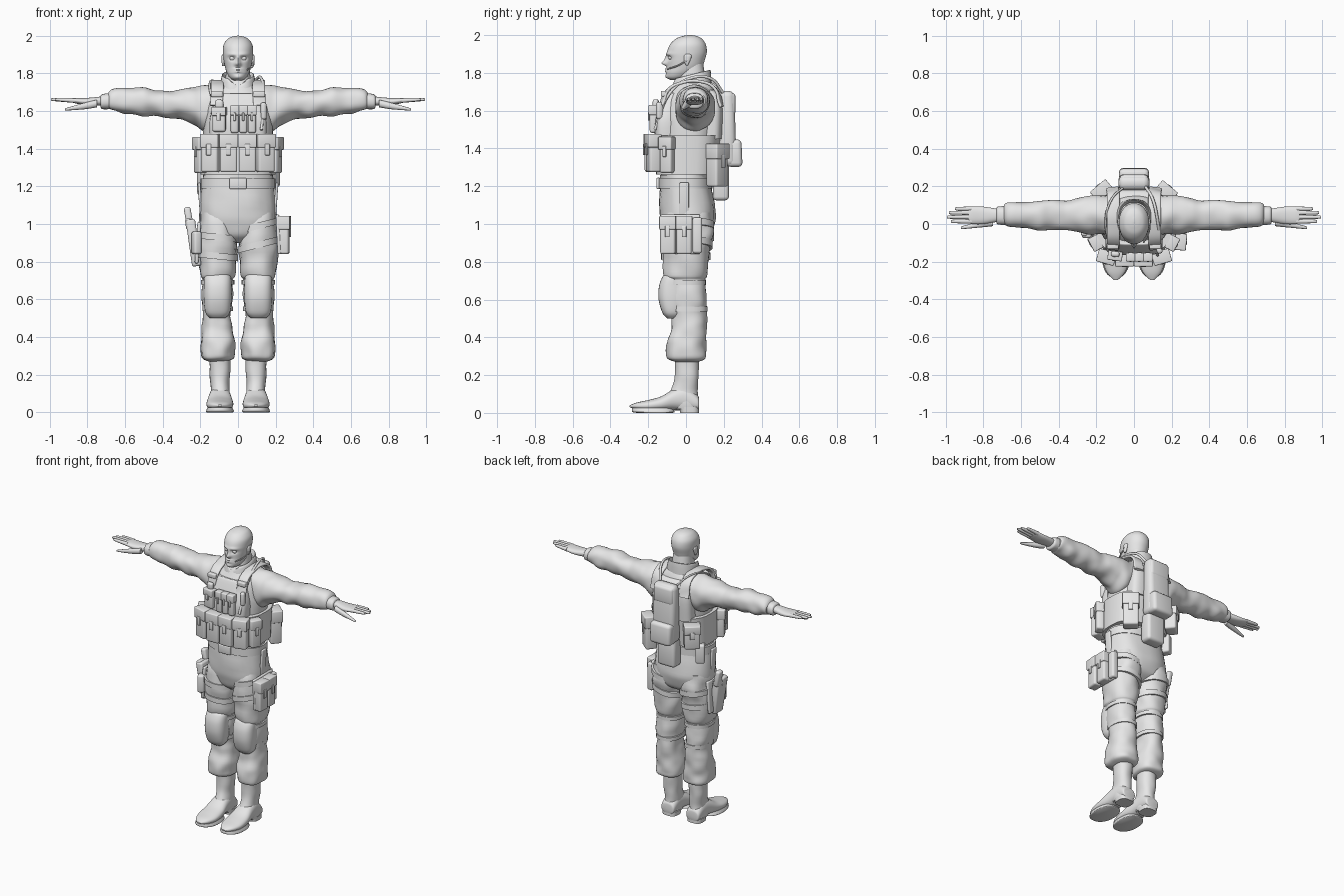
import bpy, bmesh, math
from mathutils import Vector, Matrix, noise

if "Cube" in bpy.data.objects:
    bpy.data.objects.remove(bpy.data.objects["Cube"], do_unlink=True)

GREY = (.8, .8, .8, 1)
grey = bpy.data.materials.new("plain grey")
grey.use_nodes = True
grey.diffuse_color = GREY
grey.node_tree.nodes["Principled BSDF"].inputs["Base Color"].default_value = GREY


def add_object(name, data, mirror):
    data.materials.append(grey)
    ob = bpy.data.objects.new(name, data)
    bpy.context.collection.objects.link(ob)
    if mirror:
        ob.modifiers.new("mirror", 'MIRROR').use_mirror_merge = False


def finish(name, bm, mirror):
    bmesh.ops.recalc_face_normals(bm, faces=bm.faces)
    mesh = bpy.data.meshes.new(name)
    bm.to_mesh(mesh)
    bm.free()
    for polygon in mesh.polygons:
        polygon.use_smooth = True
    mesh.set_sharp_from_angle(angle=math.radians(45))
    add_object(name, mesh, mirror)


def smooth_rows(rows, steps):
    """Spline through rows of (position, half width, low, high)."""
    out = []
    for i in range(len(rows) - 1):
        before, start, end, after = (rows[max(0, min(len(rows) - 1, i + k))] for k in (-1, 0, 1, 2))
        for step in range(steps):
            t = step / steps
            out.append([q + t * (r - p + t * (2 * p - 5 * q + 4 * r - s + t * (3 * q - p - 3 * r + s))) / 2
                        for p, q, r, s in zip(before, start, end, after)])
    return out + [rows[-1]]


def loft(name, rows, axis='z', middle=0, steps=5, sides=32, power=2.3, mirror=False, wrinkle=0, rule=None, cap=True):
    """Stack of rounded cross-sections along an axis."""
    bm = bmesh.new()
    rings = []
    for along, half, low, high in smooth_rows(rows, steps):
        ring = []
        for k in range(sides):
            c, s = math.cos(math.tau * k / sides), math.sin(math.tau * k / sides)
            u = middle + half * math.copysign(abs(c) ** (2 / power), c)
            v = (low + high) / 2 + (high - low) / 2 * math.copysign(abs(s) ** (2 / power), s)
            co = Vector({'z': (u, v, along), 'x': (along, u, v), 'y': (u, along, v)}[axis])
            out = Vector({'z': (c, s, 0), 'x': (0, c, s), 'y': (c, 0, s)}[axis])
            co += out * noise.noise(co * 13) * wrinkle
            ring.append(bm.verts.new(rule(co) if rule else co))
        rings.append(ring)
    for lower, upper in zip(rings, rings[1:]):
        for k in range(sides):
            bm.faces.new((lower[k], lower[k - 1], upper[k - 1], upper[k]))
    if cap:
        bm.faces.new(rings[0])
        bm.faces.new(rings[-1])
    finish(name, bm, mirror)


def band(name, rows, z, height, tilt=0, middle=0, mirror=False, grow=.008):
    """Strap hugging a lofted body part."""
    _, half, front, back = min(smooth_rows(rows, 16), key=lambda row: abs(row[0] - z))
    thin = (half, front, back)
    wide = (half + grow, front - grow, back + grow)
    low, high = z - height / 2, z + height / 2
    loft(name, [(low, *thin), (low, *wide), (high, *wide), (high, *thin)], middle=middle, steps=1, mirror=mirror,
         rule=lambda p: p + Vector((0, 0, tilt * (p.x - middle))))


def box(name, loc, size, turn=0, lean=0, bevel=.012, taper=1, mirror=False):
    bm = bmesh.new()
    bmesh.ops.create_cube(bm, size=1)
    for v in bm.verts:
        if v.co.z > 0:
            v.co.y *= taper
        v.co = Vector(a * b for a, b in zip(v.co, size))
    bmesh.ops.bevel(bm, geom=bm.edges[:], offset=min(bevel, min(size) * .4), segments=3, affect='EDGES', profile=.5)
    turned = Matrix.Rotation(math.radians(turn), 4, 'Z') @ Matrix.Rotation(math.radians(lean), 4, 'Y')
    bm.transform(Matrix.Translation(loc) @ turned)
    finish(name, bm, mirror)


def pouch(name, loc, size, turn=0, mirror=False):
    """Bevelled pouch with a flap and a closing tab on its outer face."""
    spin = Matrix.Rotation(math.radians(turn), 3, 'Z')
    width, depth, height = size
    flap_at = Vector(loc) + spin @ Vector((0, -.004, height / 3))
    tab_at = Vector(loc) + spin @ Vector((0, -depth / 2 - .006, height / 10))
    box(name, loc, size, turn, mirror=mirror)
    box(name + "_flap", flap_at, (width + .008, depth + .006, height * .36), turn, mirror=mirror, bevel=.006)
    box(name + "_tab", tab_at, (width * .3, .008, height * .3), turn, mirror=mirror, bevel=.006)


def tube(name, points, radius, flat=0, mirror=False):
    """Round cord, or a flat strap of the given half width."""
    curve = bpy.data.curves.new(name, 'CURVE')
    curve.dimensions = '3D'
    curve.bevel_depth = radius
    curve.extrude = flat
    curve.bevel_resolution = 3
    curve.use_fill_caps = True
    curve.twist_mode = 'Z_UP'
    spline = curve.splines.new('BEZIER')
    spline.bezier_points.add(len(points) - 1)
    for knot, co in zip(spline.bezier_points, points):
        knot.co = co
        knot.handle_left_type = knot.handle_right_type = 'AUTO'
        knot.tilt = math.pi / 2 if flat else 0
    add_object(name, curve, mirror)


# Face bumps: side offset, height, spread across, spread up, push
BUMPS = {"nose": (0, 1.85, .015, .012, -.025), "bridge": (0, 1.87, .01, .02, -.014), "socket": (.03, 1.88, .017, .012, .013),
         "brow": (.03, 1.9, .03, .01, -.007), "upper_lip": (0, 1.822, .022, .005, -.009),
         "lower_lip": (0, 1.81, .02, .006, -.009), "chin": (0, 1.78, .02, .012, -.007)}


def face(p):
    front = max(0, min(1, -p.y / .08))
    push = sum(amount * math.exp(-((abs(p.x) - x) / wide) ** 2 - ((p.z - z) / tall) ** 2)
               for x, z, wide, tall, amount in BUMPS.values())
    return p + Vector((0, push * front, 0))


def collar_shape(p):
    notch = max(0, 1 - abs(p.x) / .05) * .04 if p.y < 0 else 0
    return p + Vector((0, 0, (p.y - .03) / 4 - notch))


# Head
loft("head", [(1.762, .02, -.08, -.03), (1.775, .042, -.1, .01), (1.8, .058, -.105, .05), (1.83, .068, -.1, .085),
              (1.87, .076, -.1, .1), (1.91, .08, -.1, .11), (1.95, .077, -.085, .105), (1.98, .058, -.055, .085),
              (1.994, .035, -.02, .06), (2, .006, .01, .03)], steps=7, sides=96, power=2.1, rule=face)
loft("neck", [(1.68, .075, -.06, .12), (1.85, .06, -.03, .09)])
loft("eye", [(1.87, .01, -.088, -.08), (1.88, .014, -.092, -.07), (1.89, .01, -.088, -.08)], middle=.03, mirror=True)
loft("ear", [(1.84, .006, 0, .01), (1.86, .009, -.01, .02), (1.89, .01, -.01, .03), (1.9, .006, 0, .02)], middle=.078, mirror=True)
tube("microphone_boom", [(.085, .01, 1.87), (.08, -.04, 1.84), (.05, -.1, 1.82)], .004)

# Shirt and sleeves
loft("shirt", [(1.22, .183, -.13, .12), (1.5, .185, -.135, .165), (1.58, .18, -.13, .17), (1.66, .165, -.11, .165),
               (1.72, .125, -.075, .145), (1.765, .07, -.05, .115)], wrinkle=.006)
loft("collar", [(1.69, .105, -.09, .135), (1.79, .085, -.07, .13), (1.76, .075, -.055, .115)], rule=collar_shape, cap=False)
loft("sleeve", [(.08, .1, 1.53, 1.735), (.17, .105, 1.49, 1.738), (.23, .1, 1.53, 1.728), (.3, .088, 1.555, 1.715),
                (.4, .08, 1.57, 1.71), (.5, .076, 1.575, 1.725), (.6, .07, 1.585, 1.72), (.67, .062, 1.6, 1.71),
                (.69, .05, 1.61, 1.695)], axis='x', middle=.048, steps=8, power=2.1, mirror=True, wrinkle=.012)
loft("cuff", [(.68, .05, 1.61, 1.695), (.72, .048, 1.61, 1.69), (.73, .04, 1.62, 1.68)], axis='x', middle=.045, mirror=True)

# Hands
loft("palm", [(.7, .03, 1.63, 1.68), (.8, .046, 1.63, 1.67), (.86, .046, 1.64, 1.67), (.88, .04, 1.645, 1.668)],
     axis='x', middle=.046, mirror=True)
for label, y, length in (("index", .014, .11), ("middle", .037, .13), ("ring", .06, .12), ("little", .081, .09)):
    tip = .86 + length
    loft(label + "_finger", [(.86, .012, 1.643, 1.668), (tip - .01, .009, 1.653, 1.669), (tip, .003, 1.659, 1.664)],
         axis='x', middle=y, sides=12, mirror=True)
loft("thumb", [(.75, .02, 1.62, 1.66), (.81, .016, 1.61, 1.645), (.91, .008, 1.603, 1.617), (.918, .003, 1.607, 1.612)],
     axis='x', sides=12, mirror=True, rule=lambda p: p + Vector((0, .17 * (.8 - p.x), 0)))

# Trousers
SEAT = [(.9, .08, -.06, .07), (.94, .17, -.11, .13), (1, .2, -.13, .152), (1.08, .203, -.14, .155), (1.26, .186, -.135, .122)]
LEG = [(1.06, .09, -.11, .13), (.95, .103, -.13, .143), (.85, .102, -.125, .125), (.73, .095, -.115, .112),
       (.7, .084, -.1, .1), (.6, .083, -.095, .108), (.52, .073, -.08, .11), (.46, .077, -.08, .11), (.38, .089, -.1, .107),
       (.32, .09, -.105, .108), (.285, .083, -.095, .1), (.27, .05, -.055, .06)]
HIP = .108
loft("trouser_seat", SEAT, wrinkle=.006)
loft("trouser_leg", LEG, middle=HIP, mirror=True, wrinkle=.012)
loft("knee_pad", [(.5, .04, -.1, -.04), (.53, .065, -.125, -.02), (.6, .074, -.145, 0), (.67, .074, -.143, 0),
                  (.72, .07, -.125, 0), (.735, .05, -.11, -.03)], middle=HIP, mirror=True, power=2.6)
for z in (.55, .69):
    band("knee_pad_strap", LEG, z, .025, middle=HIP, mirror=True, grow=.005)
band("belt", SEAT, 1.215, .055)
box("belt_buckle", (0, -.146, 1.215), (.09, .02, .06), bevel=.006)
for z in (.83, .93):
    band("right_thigh_strap", LEG, z, .035, -.1, -HIP)
    band("left_thigh_strap", LEG, z + .06, .035, .25, HIP)

# Boots
SOLE = .096
loft("boot_shaft", [(.3, .058, -.06, .068), (.2, .052, -.06, .066), (.13, .05, -.075, .06), (.07, .053, -.1, .066),
                    (.02, .05, -.07, .068)], middle=SOLE, mirror=True, wrinkle=.006)
loft("boot_foot", [(.07, .038, .02, .07), (.06, .05, .01, .095), (0, .054, .01, .14), (-.06, .06, .014, .128),
                   (-.13, .07, .01, .088), (-.2, .069, .01, .068), (-.26, .047, .018, .055), (-.298, .01, .03, .04)],
     axis='y', middle=SOLE, mirror=True)
loft("boot_sole", [(0, .07, -.26, -.07), (.006, .074, -.285, -.06), (.026, .066, -.285, -.07)], middle=SOLE, mirror=True)
loft("boot_heel", [(0, .052, -.03, .07), (.03, .054, -.035, .07)], middle=SOLE, steps=1, mirror=True, power=3)

# Vest: waist wrap, plates and shoulder straps
loft("waist_wrap", [(1.262, .17, -.14, .13), (1.262, .2, -.158, .165), (1.468, .203, -.162, .185), (1.468, .17, -.14, .15)],
     steps=1, power=2.8)
loft("front_plate", [(1.45, .15, -.165, -.04), (1.56, .15, -.162, -.04), (1.68, .115, -.118, -.02), (1.69, .1, -.1, -.03)], power=4)
loft("back_plate", [(1.45, .15, .04, .19), (1.6, .145, .04, .195), (1.68, .12, .04, .18), (1.71, .1, .04, .15)], power=4)
tube("shoulder_strap", [(.115, -.13, 1.63), (.11, -.095, 1.71), (.11, -.02, 1.748), (.11, .07, 1.755), (.11, .15, 1.72),
                        (.115, .188, 1.62)], .008, flat=.026, mirror=True)
box("strap_buckle", (.113, -.118, 1.69), (.062, .03, .03), bevel=.006, mirror=True)
tube("drinking_tube", [(.06, .2, 1.69), (.1, .13, 1.77), (.125, .02, 1.77), (.135, -.08, 1.7), (.125, -.165, 1.5)], .008)
tube("radio_cable", [(-.05, .2, 1.68), (-.12, .13, 1.755), (-.15, .03, 1.745), (-.11, -.16, 1.58)], .006)

# Pouches on the vest
pouch("inner_magazine_pouch", (.05, -.186, 1.375), (.092, .065, .2), mirror=True)
pouch("outer_magazine_pouch", (.145, -.172, 1.375), (.09, .065, .2), turn=16, mirror=True)
pouch("side_pouch", (.2, -.1, 1.365), (.07, .05, .19), turn=62, mirror=True)
for x in (-.018, .028, .074):
    pouch("chest_magazine", (x, -.172, 1.555), (.042, .04, .145))
pouch("radio_pouch", (-.1, -.165, 1.555), (.07, .045, .13), turn=-8)
box("radio_top", (-.1, -.16, 1.635), (.045, .03, .05), turn=-8)
box("chest_light", (.135, -.14, 1.6), (.03, .035, .09), turn=20)

# Backpack and rear pouches
box("backpack", (0, .218, 1.505), (.165, .1, .4), bevel=.03, taper=.75)
box("backpack_flap", (0, .232, 1.635), (.15, .06, .12), bevel=.02)
box("backpack_pocket", (0, .257, 1.375), (.158, .085, .145), bevel=.022, taper=.85)
box("lower_back_pouch", (0, .185, 1.225), (.135, .085, .2), bevel=.02)
pouch("left_rear_pouch", (.165, .165, 1.31), (.1, .075, .225), turn=140)
pouch("right_rear_pouch", (-.165, .17, 1.36), (.1, .075, .16), turn=-140)
box("right_belt_pouch", (-.18, .1, 1.22), (.06, .06, .13), turn=-60)

# Thigh gear: pouches on the left, holster on the right
box("thigh_panel", (.215, -.03, .945), (.02, .21, .21), lean=-3)
for y in (-.095, -.01):
    pouch("thigh_pouch", (.242, y, .94), (.08, .06, .2), turn=90 + y * 60)
box("thigh_side_pouch", (.222, .06, .94), (.045, .05, .19))
box("holster_panel", (-.213, -.01, .9), (.02, .15, .22), lean=4)
box("holster", (-.236, -.02, .9), (.05, .085, .25), lean=-8, taper=1.3)
box("pistol_grip", (-.262, .02, 1.035), (.036, .05, .11), lean=-10)
box("pistol_slide", (-.262, -.035, 1), (.034, .06, .06), lean=-8)
box("holster_pouch", (-.22, -.09, .9), (.045, .05, .12), turn=25)
box("leg_hanger", (.199, -.01, 1.1), (.015, .05, .24), lean=4, mirror=True)
